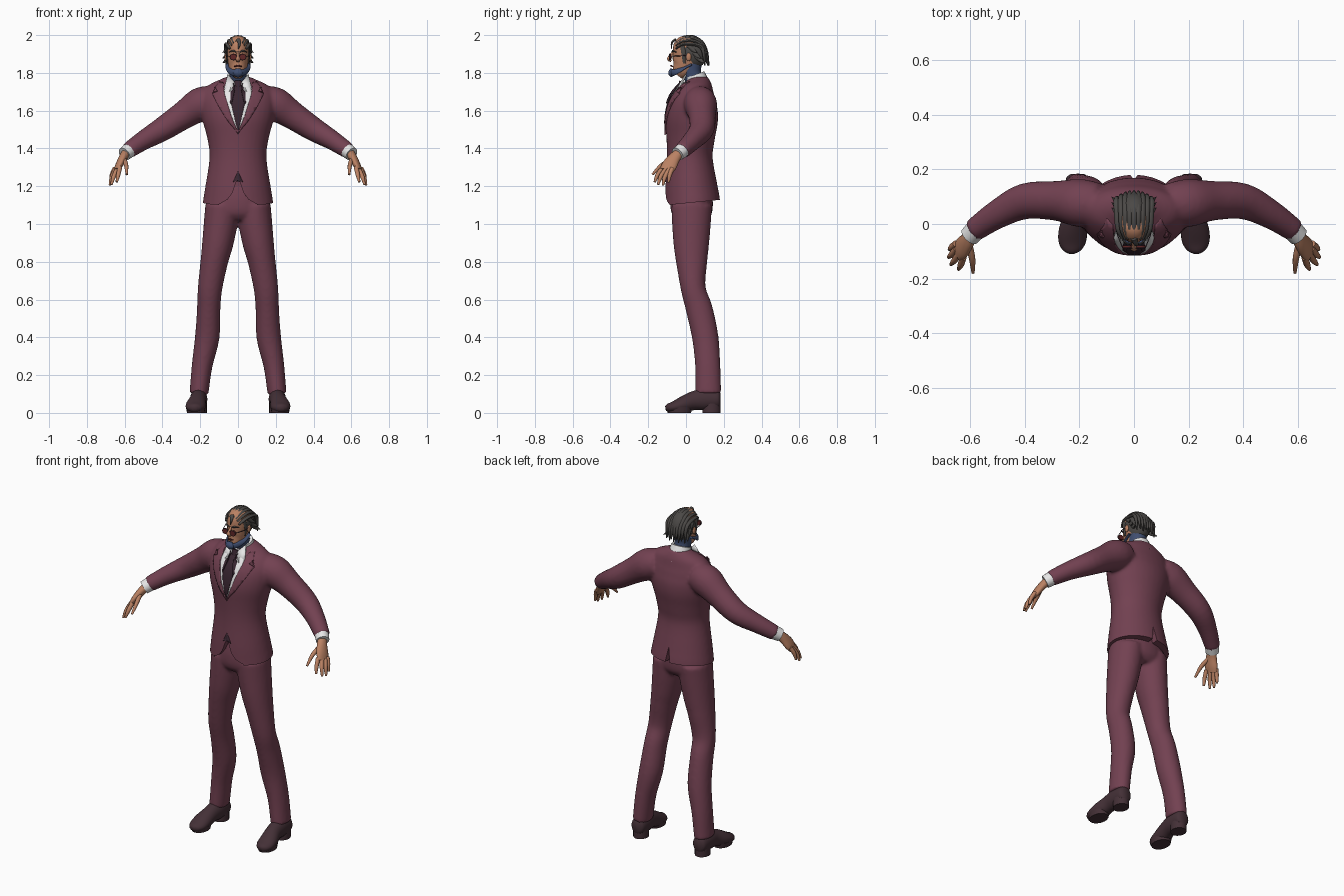
import bpy, bmesh, math
from mathutils import Vector
from mathutils.bvhtree import BVHTree

if "Cube" in bpy.data.objects:
    bpy.data.objects.remove(bpy.data.objects["Cube"])


def material(name, *rgb):
    m = bpy.data.materials.new(name)
    m.use_nodes = True
    m.diffuse_color = (*rgb, 1)
    m.node_tree.nodes["Principled BSDF"].inputs["Base Color"].default_value = (*rgb, 1)
    return m


SUIT = material("maroon suit", .17, .053, .083)
SHOE = material("dark leather", .058, .03, .038)
SKIN = material("skin", .49, .22, .125)
HAIR = material("dark grey hair", .07, .065, .061)
BEARD = material("blue beard", .05, .075, .16)
WHITE = material("white shirt", .82, .82, .82)
TIE = material("dark tie", .04, .019, .03)
LENS = material("red lens", .12, .02, .02)


def finish(name, bm, mat, angle=50):
    mesh = bpy.data.meshes.new(name)
    bmesh.ops.recalc_face_normals(bm, faces=bm.faces)
    bm.to_mesh(mesh)
    bm.free()
    ob = bpy.data.objects.new(name, mesh)
    bpy.context.collection.objects.link(ob)
    shade(ob, mat, angle)
    return ob


def shade(ob, mat, angle=50):
    ob.data.materials.clear()
    ob.data.materials.append(mat)
    ob.data.shade_smooth()
    ob.data.set_sharp_from_angle(angle=math.radians(angle))


def tube(name, rows, mat, side=(1, 0, 0), n=16, steps=4):
    """Smooth tube; each row is x, y, z, radius along side, radius across."""
    p = [Vector(r) for r in rows]
    p = [2 * p[0] - p[1]] + p + [2 * p[-1] - p[-2]]
    path = []
    for a, b, c, d in zip(p, p[1:], p[2:], p[3:]):
        for k in range(steps):
            t = k / steps
            path.append(.5 * (2 * b + (c - a) * t + (2 * a - 5 * b + 4 * c - d) * t * t
                              + (3 * b - a - 3 * c + d) * t ** 3))
    path.append(p[-2])
    bm, rings = bmesh.new(), []
    for i, q in enumerate(path):
        t = (path[min(i + 1, len(path) - 1)] - path[max(i - 1, 0)]).to_3d().normalized()
        u = Vector(side)
        u = (u - t * u.dot(t)).normalized()
        v = t.cross(u)
        angles = [math.tau * k / n for k in range(n)]
        rings.append([bm.verts.new(q.to_3d() + u * math.cos(a) * max(q[3], .001)
                                   + v * math.sin(a) * max(q[4], .001)) for a in angles])
    for r, s in zip(rings, rings[1:]):
        for k in range(n):
            bm.faces.new((r[k], r[(k + 1) % n], s[(k + 1) % n], s[k]))
    bm.faces.new(rings[0])
    bm.faces.new(rings[-1])
    return finish(name, bm, mat)


def flip(rows, s):
    return [(s * r[0], *r[1:]) for r in rows]


def bake(ob):
    deps = bpy.context.evaluated_depsgraph_get()
    mesh = bpy.data.meshes.new_from_object(ob.evaluated_get(deps))
    ob.modifiers.clear()
    ob.data = mesh


def fuse(name, parts, mat, voxel):
    """Melt overlapping parts into one smooth skin."""
    bm = bmesh.new()
    for o in parts:
        bm.from_mesh(o.data)
        bpy.data.objects.remove(o)
    ob = finish(name, bm, mat)
    m = ob.modifiers.new("remesh", 'REMESH')
    m.mode, m.voxel_size = 'VOXEL', voxel
    m = ob.modifiers.new("smooth", 'SMOOTH')
    m.factor, m.iterations = .5, 8
    bake(ob)
    shade(ob, mat)
    return ob


def prism(name, outline, y0, y1):
    bm = bmesh.new()
    f = bm.faces.new([bm.verts.new((x, y0, z)) for x, z in outline])
    ext = bmesh.ops.extrude_face_region(bm, geom=[f])["geom"]
    bmesh.ops.translate(bm, vec=(0, y1 - y0, 0), verts=[v for v in ext if isinstance(v, bmesh.types.BMVert)])
    return finish(name, bm, SUIT)


def ball(name, mat, loc, size):
    bm = bmesh.new()
    bmesh.ops.create_uvsphere(bm, u_segments=20, v_segments=12, radius=1)
    for v in bm.verts:
        v.co = Vector(loc) + Vector(a * b for a, b in zip(v.co, size))
    return finish(name, bm, mat)


# Jacket: torso and sleeves melted together
torso = tube("torso", [(0, .035, 1.04, .19, .148), (0, .035, 1.11, .187, .147), (0, .028, 1.2, .173, .138),
    (0, .02, 1.35, .151, .121), (0, .024, 1.45, .162, .128), (0, .03, 1.55, .188, .139),
    (0, .039, 1.63, .2, .13), (0, .053, 1.69, .19, .105), (0, .065, 1.735, .155, .077),
    (0, .068, 1.765, .095, .057), (0, .068, 1.78, .06, .045)], SUIT, n=32)
arm = [(.13, .07, 1.655, .08, .08), (.2, .077, 1.632, .088, .09), (.285, .085, 1.578, .073, .075),
       (.4, .083, 1.502, .066, .064), (.5, .035, 1.443, .053, .052), (.585, -.022, 1.386, .043, .043)]
sleeves = [tube("sleeve", flip(arm, s), SUIT, (0, 1, 0), 24) for s in (-1, 1)]
jacket = fuse("jacket", [torso] + sleeves, SUIT, .009)
bm = bmesh.new()
bm.from_mesh(jacket.data)
cut = bmesh.ops.bisect_plane(bm, geom=bm.verts[:] + bm.edges[:] + bm.faces[:], plane_co=(0, 0, 1.11),
                             plane_no=(0, -.1, 1), clear_inner=True)
bmesh.ops.holes_fill(bm, edges=[e for e in cut["geom_cut"] if isinstance(e, bmesh.types.BMEdge)])
bm.to_mesh(jacket.data)
bm.free()
surface = BVHTree.FromPolygons([v.co for v in jacket.data.vertices],
                               [p.vertices for p in jacket.data.polygons])

# Front cutaway and back vent of the jacket
half = [(.012, 1.215), (.03, 1.165), (.055, 1.13), (.1, 1.105), (.1, 1.0)]
front_cut = prism("front_cutter", [(0, 1.245)] + half + flip(half[::-1], -1), -.3, -.07)
vent_cut = prism("vent_cutter", [(0, 1.22), (.035, 1.0), (-.035, 1.0)], .13, .3)
for c in (front_cut, vent_cut):
    m = jacket.modifiers.new("cut", 'BOOLEAN')
    m.operation, m.solver, m.object = 'DIFFERENCE', 'EXACT', c
bake(jacket)
shade(jacket, SUIT)
for c in (front_cut, vent_cut):
    bpy.data.objects.remove(c)

# Trousers: hips and legs melted together
hips = tube("hips", [(0, .03, 1.21, .14, .1), (0, .03, 1.13, .165, .112), (0, .03, 1.06, .165, .108),
                     (0, .03, 1.02, .12, .08)], SUIT, n=28)
leg = [(.085, .03, 1.1, .088, .108), (.09, .029, 1.02, .09, .104), (.107, .028, .9, .083, .095),
       (.126, .03, .8, .073, .083), (.148, .038, .66, .065, .066), (.155, .07, .55, .062, .071),
       (.163, .102, .4, .065, .07), (.19, .115, .25, .055, .067), (.207, .118, .1, .05, .069)]
fuse("trousers", [hips] + [tube("leg", flip(leg, s), SUIT, n=24) for s in (-1, 1)], SUIT, .009)

# Shoes with separate heels
shoe = [(.207, .183, .07, .025, .035), (.207, .165, .07, .042, .05), (.208, .1, .072, .046, .058),
        (.212, .04, .064, .044, .05), (.222, -.02, .043, .052, .042), (.227, -.065, .031, .05, .03),
        (.23, -.095, .026, .034, .022), (.231, -.108, .024, .012, .012)]
for s, name in ((1, "left"), (-1, "right")):
    tube(name + "_shoe", flip(shoe, s), SHOE, n=20)
    tube(name + "_heel", flip([(.207, .135, 0, .042, .048), (.207, .135, .05, .042, .048)], s), SHOE, n=20, steps=1)
    tube(name + "_sole", flip([(.224, -.035, 0, .046, .062), (.224, -.035, .03, .052, .068)], s), SHOE, n=20, steps=1)

# Shirt cuffs and hands
fingers = {"index": ((.625, -.122, 1.3), (.634, -.15, 1.26), (.642, -.166, 1.222)),
           "middle": ((.64, -.108, 1.29), (.658, -.134, 1.25), (.67, -.148, 1.208)),
           "ring": ((.65, -.09, 1.288), (.668, -.112, 1.248), (.679, -.122, 1.205)),
           "little": ((.652, -.072, 1.295), (.668, -.086, 1.26), (.676, -.093, 1.22)),
           "thumb": ((.603, -.075, 1.345), (.592, -.13, 1.31), (.589, -.178, 1.262))}
palm = [(.595, -.04, 1.372, .027, .024), (.612, -.065, 1.345, .034, .022), (.63, -.088, 1.31, .041, .019),
        (.644, -.103, 1.282, .036, .013)]
for s, name in ((1, "left"), (-1, "right")):
    tube(name + "_cuff", flip([(.572, -.014, 1.394, .04, .04), (.602, -.045, 1.37, .037, .037)], s),
         WHITE, (0, 1, 0), 20, 1)
    tube(name + "_palm", flip(palm, s), SKIN, (-s * .3, -.8, .4))
    for f, pts in fingers.items():
        rows = [(*p, r, r) for p, r in zip(pts, (.0125, .0115, .006))]
        tube(f"{name}_{f}_finger", flip(rows, s), SKIN, (0, 1, .1), 10)


def plate(name, outline, mat, lift):
    """Thin cloth panel draped on the jacket front."""
    bm = bmesh.new()
    bm.faces.new([bm.verts.new((x, 0, z)) for x, z in outline])
    bmesh.ops.triangulate(bm, faces=bm.faces[:])
    for axis, start, count in ((0, -.16, 17), (2, 1.2, 31)):
        for k in range(count):
            co, no = Vector((0, 0, 0)), Vector((0, 0, 0))
            co[axis], no[axis] = start + k * .02, 1
            bmesh.ops.bisect_plane(bm, geom=bm.verts[:] + bm.edges[:] + bm.faces[:], plane_co=co, plane_no=no)
    for v in bm.verts:
        hit = surface.ray_cast(Vector((v.co.x, -1, v.co.z)), Vector((0, 1, 0)))[0]
        v.co.y = (hit.y if hit else .03) - lift
    ob = finish(name, bm, mat)
    if sum(p.normal.y for p in ob.data.polygons) > 0:
        ob.data.flip_normals()
    m = ob.modifiers.new("thickness", 'SOLIDIFY')
    m.thickness, m.offset = .009, -1


# Shirt front, tie and lapels
v_half = [(.04, 1.57), (.08, 1.69), (.055, 1.755)]
plate("shirt_front", [(0, 1.495)] + v_half + flip(v_half[::-1], -1), WHITE, .003)
t_half = [(.012, 1.53), (.034, 1.63), (.017, 1.705), (.027, 1.745)]
plate("tie", [(0, 1.495)] + t_half + flip(t_half[::-1], -1), TIE, .007)
plate("waist_gap", [(0, 1.28), (.026, 1.222), (0, 1.232), (-.026, 1.222)], TIE, .003)
lapel = [(0, 1.48), (.055, 1.545), (.105, 1.625), (.137, 1.69), (.108, 1.703), (.122, 1.722),
         (.1, 1.755), (.078, 1.75), (.072, 1.69), (.035, 1.57)]
for s, name in ((1, "left"), (-1, "right")):
    plate(name + "_lapel", flip(lapel, s), SUIT, .008)
    # Folded collar point
    bm = bmesh.new()
    flap = [(.012, -.03, 1.745), (.054, .0, 1.79), (.08, -.05, 1.685), (.043, -.058, 1.7)]
    bm.faces.new([bm.verts.new(p) for p in flip(flap, s)])
    m = finish(name + "_collar_point", bm, WHITE).modifiers.new("thickness", 'SOLIDIFY')
    m.thickness, m.offset = .008, 0
tube("tie_knot", [(0, -.022, 1.755, .024, .014), (0, -.042, 1.7, .014, .012)], TIE, n=10)
tube("shirt_collar", [(0, .078, 1.7, .072, .066), (0, .046, 1.79, .056, .054)], WHITE, n=24)

# Neck, head and facial features
tube("neck", [(0, .055, 1.74, .046, .046), (0, .03, 1.8, .046, .05), (0, .025, 1.85, .05, .06)], BEARD)
tube("head", [(0, -.045, 1.787, .024, .03), (0, -.033, 1.803, .038, .045), (0, -.01, 1.833, .049, .068),
    (0, .005, 1.87, .056, .078), (0, .013, 1.91, .06, .083), (0, .016, 1.95, .058, .08),
    (0, .018, 1.98, .043, .058), (0, .02, 1.993, .012, .018)], SKIN, n=24)
tube("nose", [(0, -.068, 1.91, .006, .006), (0, -.084, 1.885, .009, .011), (0, -.09, 1.872, .013, .01),
              (0, -.078, 1.862, .009, .006)], SKIN, n=10)
jaw = [(.056, .03, 1.845, .005, .012), (.049, -.025, 1.818, .006, .014), (.031, -.063, 1.802, .008, .016)]
tube("jaw_beard", jaw + [(0, -.078, 1.799, .009, .019)] + flip(jaw[::-1], -1), BEARD, (0, -1, -.2), 12)
tube("goatee", [(0, -.074, 1.822, .014, .008), (0, -.08, 1.8, .026, .014), (0, -.07, 1.783, .015, .012)], BEARD)
tube("mouth", [(-.02, -.071, 1.834, .002, .003), (0, -.079, 1.838, .005, .005), (.02, -.071, 1.834, .002, .003)],
     LENS, (0, 1, 0), 8)

# Swept-back hair cap
cap = ball("hair_cap", HAIR, (0, .027, 1.907), (.066, .088, .09))
bm = bmesh.new()
bm.from_mesh(cap.data)
cut = bmesh.ops.bisect_plane(bm, geom=bm.verts[:] + bm.edges[:] + bm.faces[:], plane_co=(0, -.05, 1.96),
                             plane_no=(0, .78, .62), clear_inner=True)
bm.to_mesh(cap.data)
bm.free()
for k in range(9):
    x = (k - 4) * .0145
    drop = 11 * x * x
    tube(f"hair_lock_{k}", [(x * .75, -.054, 1.966 - drop, .006, .005), (x, -.015, 1.988 - drop, .01, .008),
        (x * 1.08, .05, 1.987 - drop, .011, .009), (x * 1.1, .103 - drop * .4, 1.925, .011, .01),
        (x * 1.05, .122 - drop * .6, 1.838 + .012 * (k % 2), .003, .003)], HAIR, n=8)
tube("forelock", [(.0, -.056, 1.978, .012, .006), (.008, -.075, 1.958, .009, .005), (.002, -.077, 1.926, .001, .001)],
     HAIR, n=8)

# Paired features: ears, glasses, brows and side hair
for s, name in ((1, "left"), (-1, "right")):
    ball(name + "_ear", SKIN, (s * .064, .014, 1.884), (.008, .014, .022))
    tube(name + "_lens", [(s * .025, -.079, 1.884, .017, .015), (s * .025, -.089, 1.884, .017, .015)], LENS, steps=1)
    rim = [(s * .025 + .018 * math.cos(a), -.088, 1.884 + .016 * math.sin(a), .002, .002)
           for a in [math.tau * i / 12 for i in range(13)]]
    tube(name + "_rim", rim, TIE, (0, 1, 0), 6, 1)
    tube(name + "_temple", flip([(.042, -.086, 1.888, .002, .002), (.063, -.03, 1.89, .002, .002),
                                 (.066, .015, 1.895, .002, .002)], s), TIE, (0, 0, 1), 6)
    tube(name + "_brow", flip([(.008, -.073, 1.91, .003, .003), (.028, -.07, 1.917, .005, .004),
                               (.046, -.052, 1.91, .002, .002)], s), HAIR, (0, 0, 1), 8)
    tube(name + "_sideburn", flip([(.056, -.02, 1.945, .005, .012), (.06, -.012, 1.9, .005, .012),
                                   (.056, -.01, 1.85, .003, .006)], s), HAIR, n=8)
    for i, z in enumerate((1.915, 1.885, 1.86)):
        tube(f"{name}_side_lock_{i}", flip([(.055, .01 + .02 * i, z + .03, .008, .012),
            (.066, .04 + .02 * i, z + .005, .007, .01), (.082, .06 + .02 * i, z - .008, .001, .001)], s), HAIR, n=8)
tube("glasses_bridge", [(-.01, -.09, 1.889, .002, .002), (.01, -.09, 1.889, .002, .002)], TIE, (0, 0, 1), 6)
